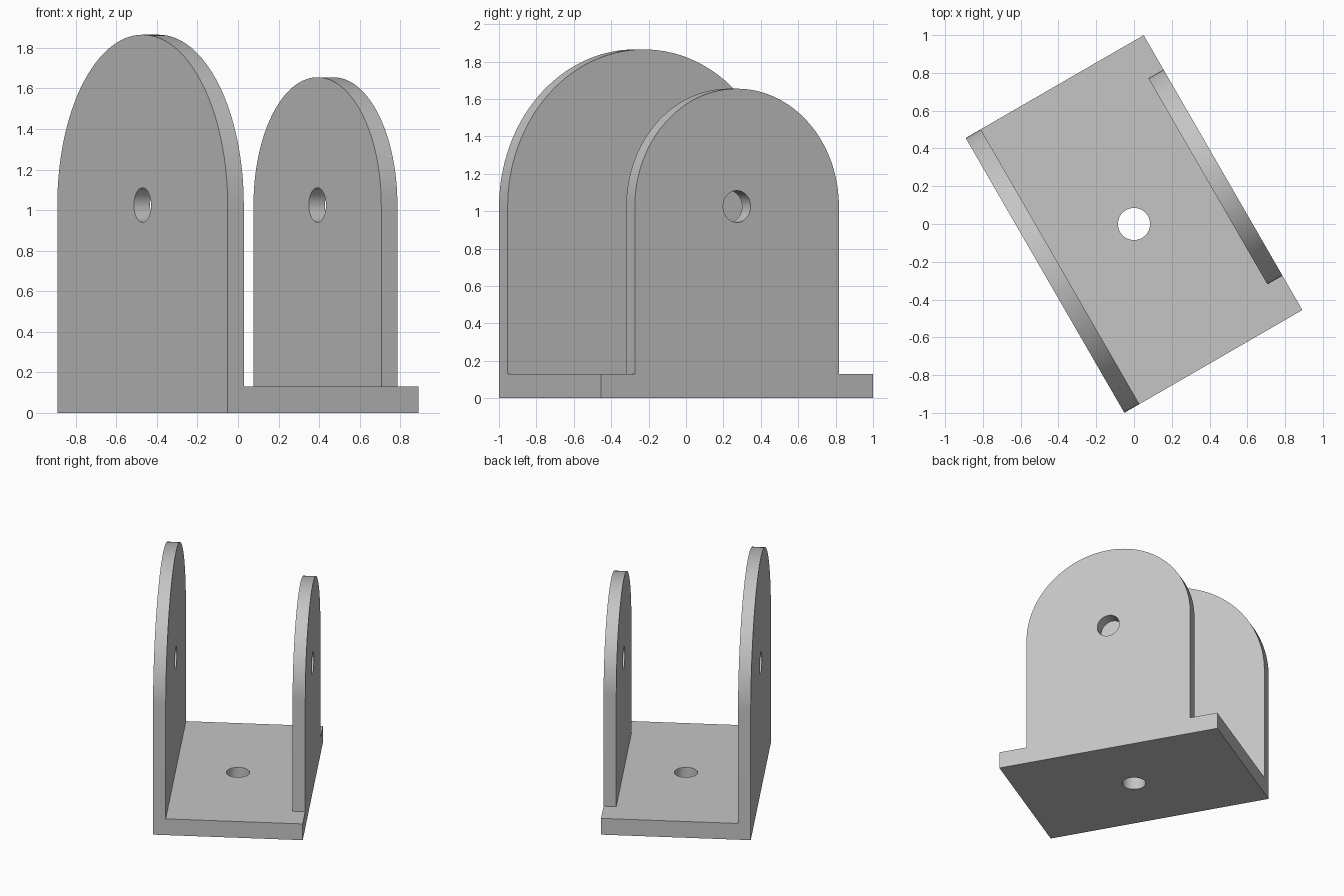
import bpy, bmesh, math
from mathutils import Matrix, Vector

if "Cube" in bpy.data.objects:
    bpy.data.objects.remove(bpy.data.objects["Cube"], do_unlink=True)

HALF_W, HALF_L = 0.544, 0.84      # footprint half sizes before turning
WALL, BASE = 0.092, 0.13          # wall and base thickness
PIVOT_Z, HOLE_R = 1.025, 0.085
SEGMENTS = 64
TURN = Matrix.Rotation(math.radians(30), 4, "Z")

grey = bpy.data.materials.new("plain grey")
grey.use_nodes = True
colour = (0.56, 0.56, 0.56, 1)
grey.diffuse_color = colour
grey.node_tree.nodes["Principled BSDF"].inputs["Base Color"].default_value = colour


def arc(radius, cx, cy, start, end, steps):
    return [(cx + radius * math.cos(start + (end - start) * i / steps),
             cy + radius * math.sin(start + (end - start) * i / steps))
            for i in range(steps + 1)]


def drilled_plate(name, outline, hole_centre, place, depth):
    """Extrude a flat outline with one round hole through it."""
    hole = arc(HOLE_R, *hole_centre, 0, math.tau, SEGMENTS)[:-1]
    bm = bmesh.new()
    for loop in (outline, hole):
        verts = [bm.verts.new(place(a, b)) for a, b in loop]
        for i, v in enumerate(verts):
            bm.edges.new((verts[i - 1], v))
    bmesh.ops.triangle_fill(bm, edges=bm.edges[:], use_beauty=True,
                            normal=depth.normalized())
    ext = bmesh.ops.extrude_face_region(bm, geom=bm.faces[:], use_keep_orig=True)
    moved = [g for g in ext["geom"] if isinstance(g, bmesh.types.BMVert)]
    bmesh.ops.translate(bm, verts=moved, vec=depth)
    bmesh.ops.recalc_face_normals(bm, faces=bm.faces[:])
    bm.transform(TURN)
    mesh = bpy.data.meshes.new(name)
    bm.to_mesh(mesh)
    bm.free()
    mesh.materials.append(grey)
    obj = bpy.data.objects.new(name, mesh)
    bpy.context.collection.objects.link(obj)
    bpy.ops.object.select_all(action="DESELECT")
    obj.select_set(True)
    bpy.context.view_layer.objects.active = obj
    bpy.ops.object.shade_smooth_by_angle(angle=math.radians(30))


def round_wall(name, radius, bottom, u):
    """Upright wall with a semicircular top, drilled at the arc centre."""
    outline = [(-radius, bottom), (radius, bottom)]
    outline += arc(radius, 0, PIVOT_Z, 0, math.pi, SEGMENTS)
    drilled_plate(name, outline, (0, PIVOT_Z),
                  lambda a, b: Vector((u, a, b)), Vector((WALL, 0, 0)))


# Base plate, beside the tall wall that runs down to the ground
inner = -HALF_W + WALL
drilled_plate("base_plate",
              [(inner, -HALF_L), (HALF_W, -HALF_L), (HALF_W, HALF_L), (inner, HALF_L)],
              (0, 0), lambda a, b: Vector((a, b, 0)), Vector((0, 0, BASE)))

# Two rounded side walls
round_wall("tall_side_wall", HALF_L, 0, -HALF_W)
round_wall("short_side_wall", 0.63, BASE, HALF_W - WALL)
